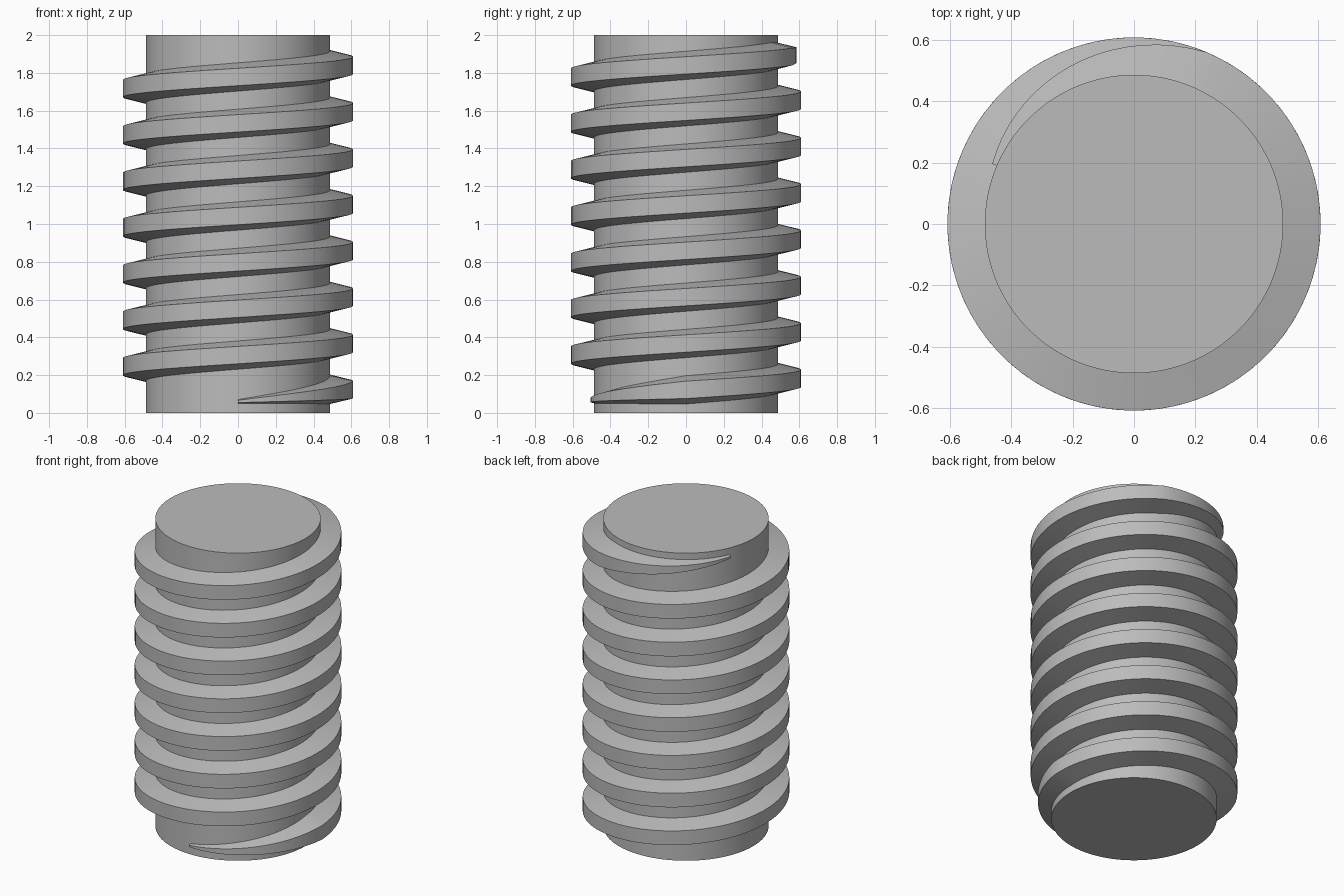
import bpy, bmesh
from math import radians, cos, sin

cube = bpy.data.objects.get("Cube")
if cube:
    bpy.data.objects.remove(cube, do_unlink=True)

HEIGHT = 2.0
CORE_R, CREST_R = 0.487, 0.609     # shaft and thread crest radius
ROOT_HALF, CREST_HALF = 0.075, 0.046  # half widths of the thread ridge
PITCH = 0.2454
START, END = -90, 157 + 7 * 360    # thread sweep in degrees
Z_AT_ZERO = 0.122                  # ridge centre height at angle 0
TAPER, TIP = 90, 0.13              # run-out length and smallest scale
STEPS = 554
EMBED = 0.012                      # depth sunk into the shaft

steel = bpy.data.materials.new("grey_steel")
steel.use_nodes = True
GREY = (0.5, 0.5, 0.5, 1)
steel.diffuse_color = GREY
steel.node_tree.nodes["Principled BSDF"].inputs["Base Color"].default_value = GREY


def finish(name, bm):
    bmesh.ops.recalc_face_normals(bm, faces=bm.faces)
    mesh = bpy.data.meshes.new(name)
    bm.to_mesh(mesh)
    bm.free()
    obj = bpy.data.objects.new(name, mesh)
    bpy.context.collection.objects.link(obj)
    mesh.materials.append(steel)
    bpy.ops.object.select_all(action='DESELECT')
    obj.select_set(True)
    bpy.context.view_layer.objects.active = obj
    bpy.ops.object.shade_smooth_by_angle(angle=radians(12))
    return obj


# Plain cylindrical shaft
bm = bmesh.new()
bmesh.ops.create_cone(bm, cap_ends=True, segments=120,
                      radius1=CORE_R, radius2=CORE_R, depth=HEIGHT)
bmesh.ops.translate(bm, verts=bm.verts, vec=(0, 0, HEIGHT / 2))
finish("shaft", bm)


# Helical ridge with a trapezoid section, fading out at both ends
def section(bm, angle):
    scale = TIP + (1 - TIP) * min(1, (angle - START) / TAPER, (END - angle) / TAPER)
    z = Z_AT_ZERO + PITCH * angle / 360
    a = radians(angle)
    outer = CORE_R + (CREST_R - CORE_R) * scale
    inner = CORE_R - EMBED
    slope = (ROOT_HALF - CREST_HALF) / (CREST_R - CORE_R)
    root = ROOT_HALF * scale + EMBED * slope
    crest = CREST_HALF * scale
    ring = ((inner, -root), (outer, -crest), (outer, crest), (inner, root))
    return [bm.verts.new((r * cos(a), r * sin(a), z + h)) for r, h in ring]


bm = bmesh.new()
rings = [section(bm, START + (END - START) * i / STEPS) for i in range(STEPS + 1)]
for low, high in zip(rings, rings[1:]):
    for k in range(4):
        n = (k + 1) % 4
        bm.faces.new((low[k], high[k], high[n], low[n]))
bm.faces.new(rings[0])
bm.faces.new(rings[-1])
finish("screw_thread", bm)
